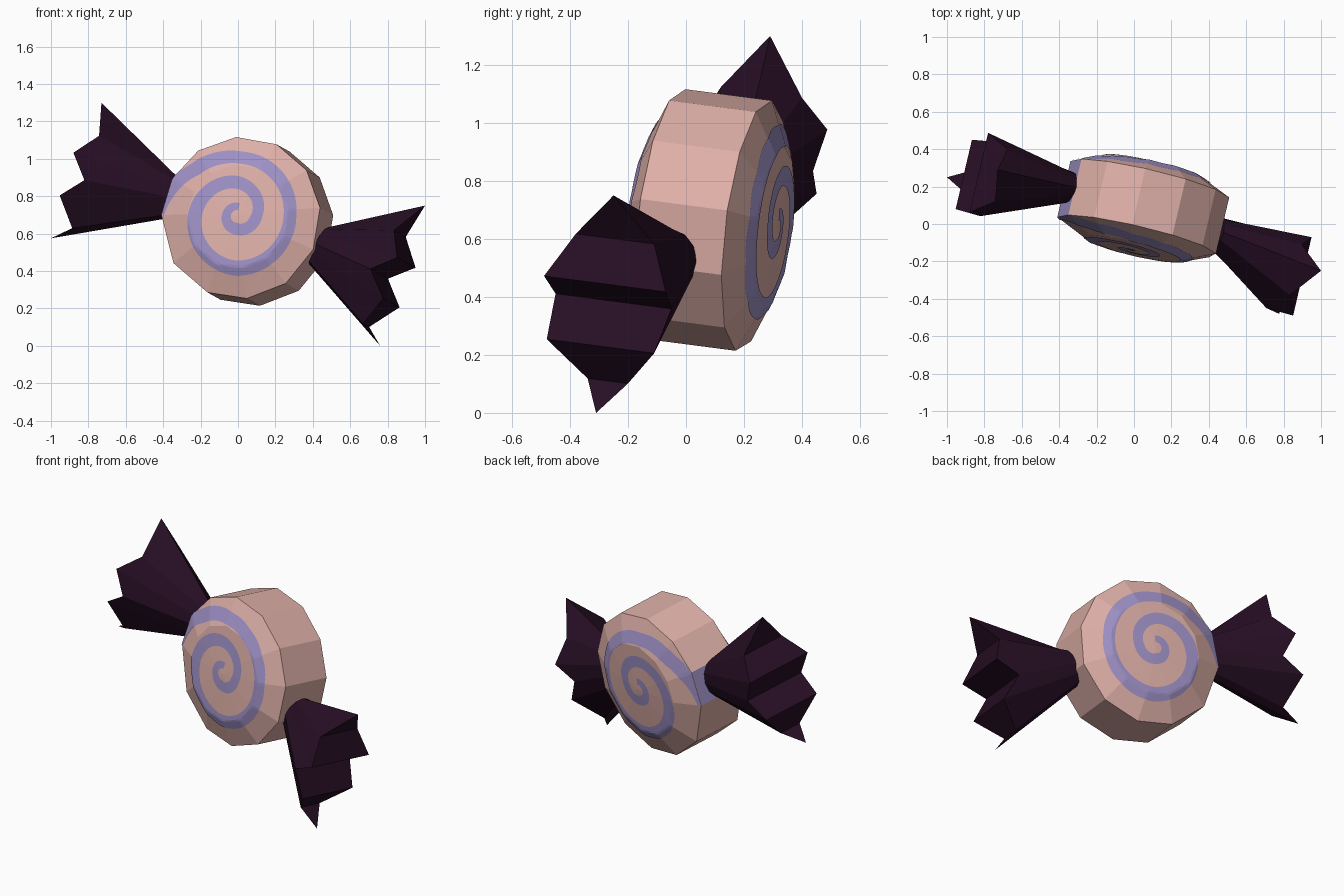
import bpy, bmesh, math
from mathutils import Vector, Matrix

if "Cube" in bpy.data.objects:
    bpy.data.objects.remove(bpy.data.objects["Cube"])


def material(name, rgb):
    m = bpy.data.materials.new(name)
    m.diffuse_color = (*rgb, 1)
    m.use_nodes = True
    m.node_tree.nodes["Principled BSDF"].inputs["Base Color"].default_value = m.diffuse_color
    return m


PINK = material("pink candy", (0.73, 0.43, 0.39))
LILAC = material("lilac swirl", (0.34, 0.28, 0.56))
PLUM = material("dark plum wrapper", (0.020, 0.0045, 0.018))

# Tilted candy frame: u right, v up, w towards the front
C = Vector((0.05, 0.085, 0.665))
W = Vector((-0.227, -0.966, 0.126)).normalized()
U = Vector((0.966, -0.227, 0)).normalized()
V = W.cross(U)


def place(u, v, w):
    return C + U * u + V * v + W * w


def make(name, bm, mats, fix_normals=True):
    if fix_normals:
        bmesh.ops.recalc_face_normals(bm, faces=bm.faces)
    me = bpy.data.meshes.new(name)
    bm.to_mesh(me)
    bm.free()
    for m in mats:
        me.materials.append(m)
    ob = bpy.data.objects.new(name, me)
    bpy.context.collection.objects.link(ob)
    return ob


ANGLES = [7, 36, 65, 95, 124, 151, 178, 214, 247, 276, 306, 337]
N = len(ANGLES)
R, R_IN = 0.437, 0.28
H_RIM, H_IN, H_MID = 0.155, 0.225, 0.238

# Candy body: twelve-sided disc with sloped shoulders and low domes
bm = bmesh.new()
rings = []
for r, h in ((R_IN, H_IN), (R, H_RIM), (R, -H_RIM), (R_IN, -H_IN)):
    rings.append([bm.verts.new(place(r * math.cos(math.radians(a)),
                                     r * math.sin(math.radians(a)), h)) for a in ANGLES])
front, back = bm.verts.new(place(0, 0, H_MID)), bm.verts.new(place(0, 0, -H_MID))
for i in range(N):
    j = (i + 1) % N
    bm.faces.new((front, rings[0][i], rings[0][j]))
    bm.faces.new((back, rings[3][j], rings[3][i]))
    for k in range(3):
        f = bm.faces.new((rings[k][i], rings[k + 1][i], rings[k + 1][j], rings[k][j]))
        # the swirl crosses the rim on one side
        f.material_index = int(k == 1 and ANGLES[i] == 151)
make("candy_body", bm, (PINK, LILAC))


def rim_radius(deg):
    """Distance from the centre to the polygon rim in a direction."""
    for i in range(N):
        a, b = ANGLES[i], ANGLES[(i + 1) % N]
        span, d = (b - a) % 360, (deg - a) % 360
        if d <= span:
            return R * math.cos(math.radians(span / 2)) / math.cos(math.radians(d - span / 2))


def cap_height(r, deg):
    s = r / rim_radius(deg) * R
    if s < R_IN:
        return H_MID + (H_IN - H_MID) * s / R_IN
    return H_IN + (H_RIM - H_IN) * (s - R_IN) / (R - R_IN)


# Swirl: (angle, middle radius, width) from the centre outwards
SWIRL = [(80, 0.05, 0.04), (180, 0.06, 0.05), (270, 0.07, 0.065), (360, 0.105, 0.065),
         (450, 0.18, 0.07), (540, 0.235, 0.08), (630, 0.28, 0.08), (720, 0.285, 0.065),
         (810, 0.318, 0.07), (855, 0.36, 0.085), (898, 0.465, 0.09)]


def swirl_at(deg):
    for (a, r0, w0), (b, r1, w1) in zip(SWIRL, SWIRL[1:]):
        if deg <= b:
            t = (deg - a) / (b - a)
            return r0 + (r1 - r0) * t, w0 + (w1 - w0) * t


for side, name in ((1, "front_swirl"), (-1, "back_swirl")):
    bm = bmesh.new()
    prev = None
    for deg in list(range(80, 898, 3)) + [898]:
        mid, wid = swirl_at(deg)
        row = []
        c, s = math.cos(math.radians(deg)), math.sin(math.radians(deg))
        lim = rim_radius(deg)
        lo, hi = min(mid - wid / 2, lim - 0.002), min(mid + wid / 2, lim)
        for k in range(7):
            r = lo + (hi - lo) * k / 6
            row.append(bm.verts.new(place(r * c, r * s, side * (cap_height(r, deg) + 0.004))))
        if prev:
            for k in range(6):
                q = (prev[k], prev[k + 1], row[k + 1], row[k])
                bm.faces.new(q if side > 0 else q[::-1])
        prev = row
    make(name, bm, (LILAC,), False)


# Wrapper ends: pleated fans, listed top to bottom as (x, y, z, half depth)
def wrapper(name, neck, neck_up, fan):
    bm = bmesh.new()
    neck, neck_up = Vector(neck), Vector(neck_up).normalized()
    last = len(fan) - 1
    chains = {}
    for side in (1, -1):
        inner, outer = [], []
        for j, (x, y, z, d) in enumerate(fan):
            if side < 0 and j in (0, last):      # share the two end points
                inner.append(chains[1][0][j])
                outer.append(chains[1][1][j])
                continue
            a = math.pi * j / last
            inner.append(bm.verts.new(neck + neck_up * 0.11 * math.cos(a)
                                      + W * side * 0.085 * math.sin(a)))
            outer.append(bm.verts.new(Vector((x, y, z)) + W * side * d))
        chains[side] = (inner, outer)
    for j in range(last):
        for side in (1, -1):
            i, o = chains[side]
            bm.faces.new((i[j], i[j + 1], o[j + 1], o[j]))
        for k in (0, 1):                         # neck end and pleated end
            f, b = chains[1][k], chains[-1][k]
            ring = []
            for v in (f[j], f[j + 1], b[j + 1], b[j]):
                if v not in ring:
                    ring.append(v)
            bm.faces.new(ring)
    make(name, bm, (PLUM,))


wrapper("right_wrapper", (0.43, -0.045, 0.535), (0.045, 0, 0.09), [
    (1.00, -0.25, 0.75, 0), (0.865, -0.245, 0.60, 0.14), (0.90, -0.28, 0.445, 0.217),
    (0.755, -0.25, 0.385, 0.207), (0.82, -0.295, 0.23, 0.192),
    (0.685, -0.27, 0.11, 0.072), (0.76, -0.31, 0.0, 0)])
wrapper("left_wrapper", (-0.345, 0.195, 0.785), (0.035, 0, 0.10), [
    (-0.73, 0.29, 1.30, 0), (-0.71, 0.26, 1.105, 0.145), (-0.83, 0.275, 1.005, 0.22),
    (-0.775, 0.24, 0.86, 0.205), (-0.91, 0.265, 0.78, 0.192),
    (-0.87, 0.22, 0.62, 0.072), (-1.00, 0.25, 0.575, 0)])
